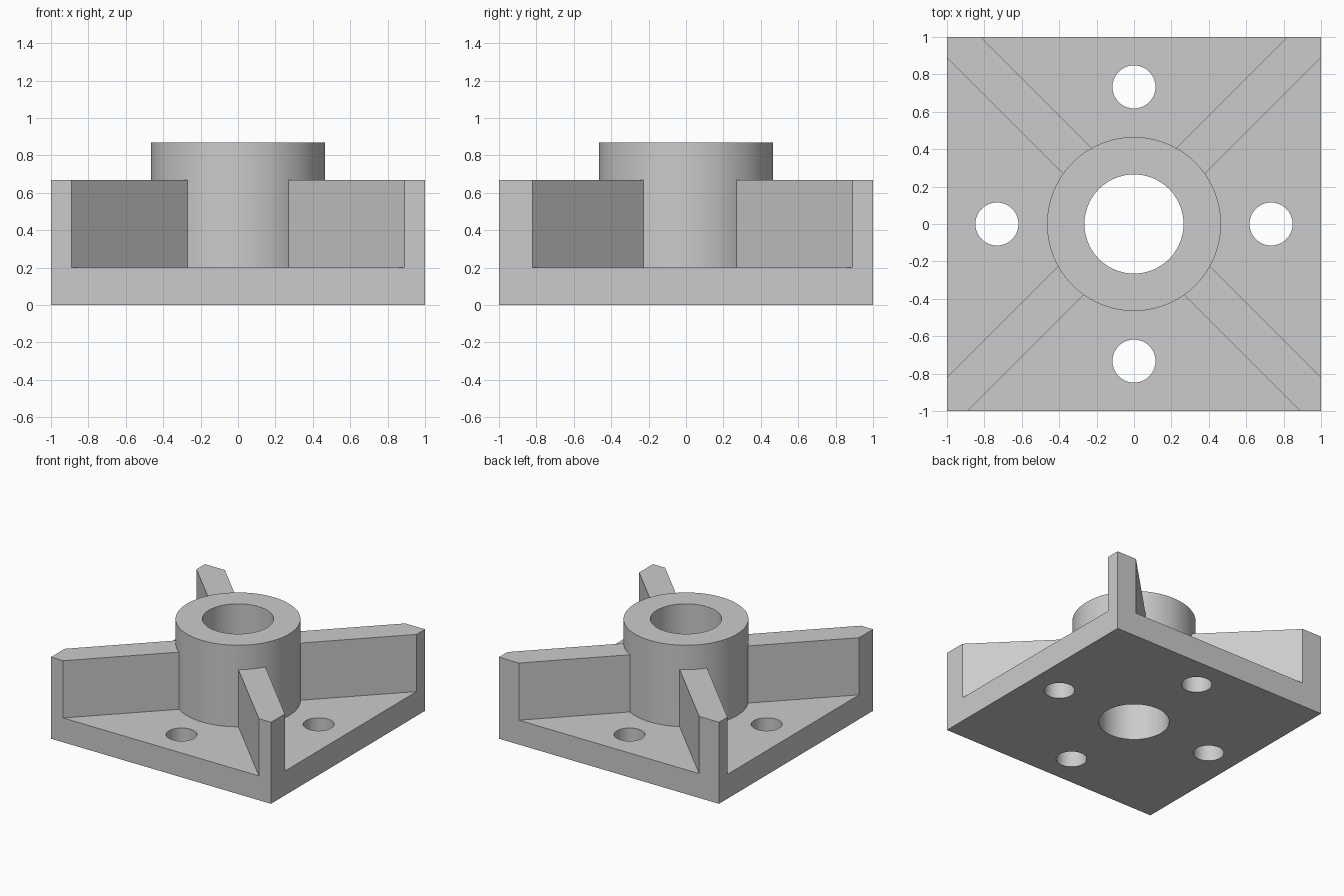
import bpy
import bmesh
from math import radians
from mathutils import Matrix, Vector

if "Cube" in bpy.data.objects:
    bpy.data.objects.remove(bpy.data.objects["Cube"])

PLATE_Z, RIB_Z, HUB_Z = 0.2, 0.67, 0.87
HUB_R, BORE_R = 0.465, 0.265
HOLE_R, HOLE_DIST = 0.115, 0.733
RIB_LOW, RIB_HIGH = 0.11, 0.18   # offsets of the rib sides from the diagonals


def add_object(name, bm):
    bmesh.ops.recalc_face_normals(bm, faces=bm.faces)
    mesh = bpy.data.meshes.new(name)
    bm.to_mesh(mesh)
    bm.free()
    obj = bpy.data.objects.new(name, mesh)
    bpy.context.collection.objects.link(obj)
    return obj


def prism(name, outline, z0, z1):
    bm = bmesh.new()
    face = bm.faces.new([bm.verts.new((x, y, z0)) for x, y in outline])
    top = bmesh.ops.extrude_face_region(bm, geom=[face])["geom"]
    verts = [v for v in top if isinstance(v, bmesh.types.BMVert)]
    bmesh.ops.translate(bm, verts=verts, vec=(0, 0, z1 - z0))
    return add_object(name, bm)


def cylinder(name, x, y, radius, z0, z1, sides=96):
    bm = bmesh.new()
    bmesh.ops.create_cone(bm, cap_ends=True, segments=sides, radius1=radius,
                          radius2=radius, depth=z1 - z0,
                          matrix=Matrix.Translation((x, y, (z0 + z1) / 2)))
    return add_object(name, bm)


def combine(body, tool, operation):
    tool.hide_render = True
    mod = body.modifiers.new(tool.name, "BOOLEAN")
    mod.operation, mod.solver, mod.object = operation, "EXACT", tool
    bpy.context.view_layer.objects.active = body
    bpy.ops.object.modifier_apply(modifier=mod.name)
    bpy.data.objects.remove(tool)


# Square block that becomes the base plate with its diagonal ribs
body = prism("ribbed_flange_base", [(-1, -1), (1, -1), (1, 1), (-1, 1)], 0, RIB_Z)

# Wedge pockets between the ribs: apex and outward direction of each
mid, shift = (RIB_HIGH + RIB_LOW) / 2, (RIB_HIGH - RIB_LOW) / 2
pockets = [((mid, shift), (1, 0)), ((0, RIB_HIGH), (0, 1)),
           ((-mid, shift), (-1, 0)), ((0, -RIB_LOW), (0, -1))]
for apex, direction in pockets:
    a, d = Vector(apex), Vector(direction)
    side = Vector((-d.y, d.x))
    wedge = [a, a + 2 * (d - side), a + 2 * (d + side)]
    combine(body, prism("pocket_cutter", wedge, PLATE_Z, 1), "DIFFERENCE")

# Central hub with its bore
combine(body, cylinder("hub", 0, 0, HUB_R, PLATE_Z / 2, HUB_Z), "UNION")
combine(body, cylinder("bore_cutter", 0, 0, BORE_R, -0.5, 1.5), "DIFFERENCE")

# Four bolt holes
for _, (dx, dy) in pockets:
    hole = cylinder("bolt_hole_cutter", dx * HOLE_DIST, dy * HOLE_DIST,
                    HOLE_R, -0.5, 0.5, 64)
    combine(body, hole, "DIFFERENCE")

# Plain grey finish
grey = bpy.data.materials.new("light_grey")
grey.use_nodes = True
colour = (0.6, 0.6, 0.6, 1)
grey.diffuse_color = colour
grey.node_tree.nodes["Principled BSDF"].inputs["Base Color"].default_value = colour
body.data.materials.clear()
body.data.materials.append(grey)

# Smooth round walls, sharp edges elsewhere
bpy.ops.object.select_all(action="DESELECT")
body.select_set(True)
bpy.context.view_layer.objects.active = body
bpy.ops.object.shade_smooth_by_angle(angle=radians(30))
